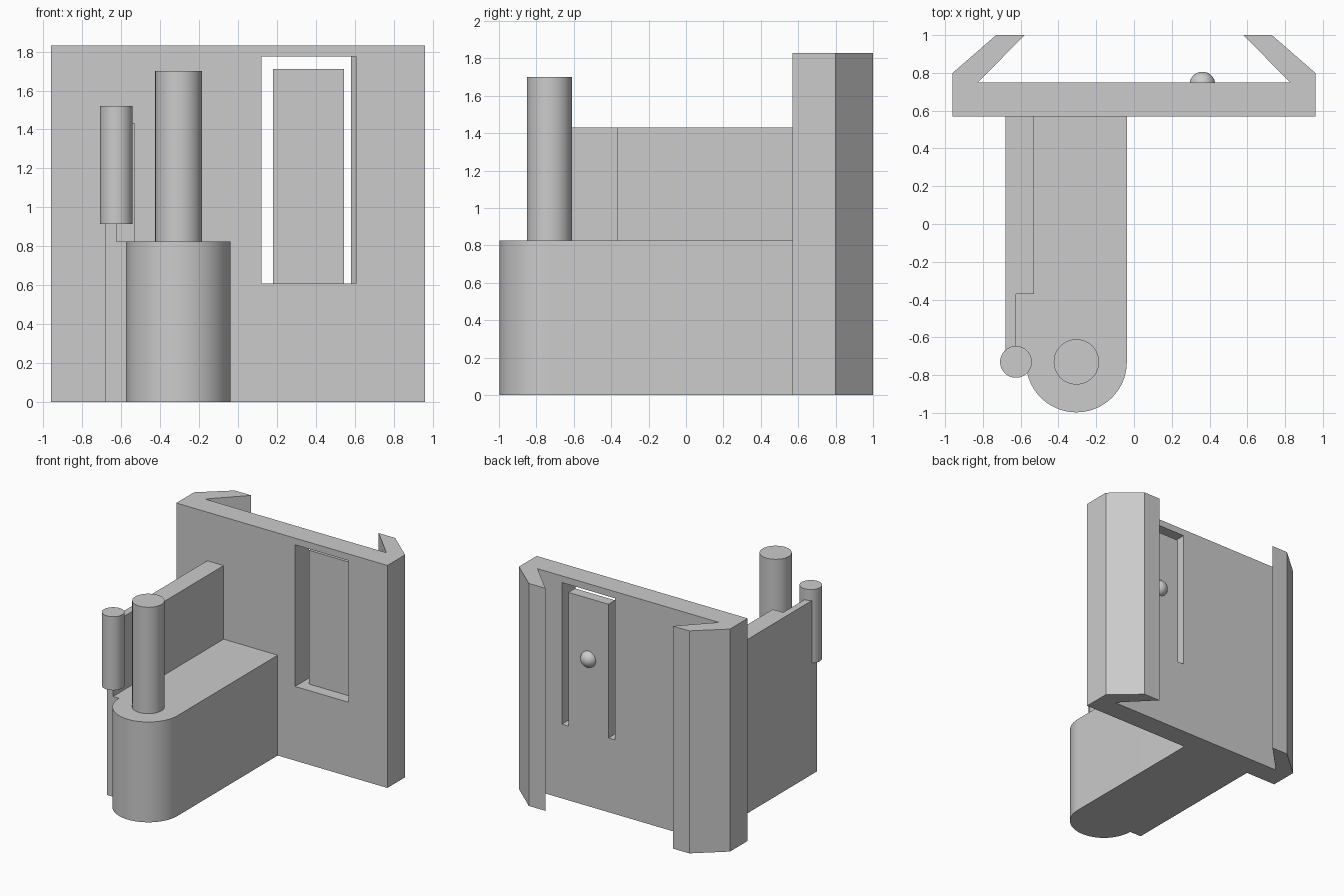
import bpy, bmesh, math

cube = bpy.data.objects.get("Cube")
if cube:
    bpy.data.objects.remove(cube, do_unlink=True)

# Single plain grey
grey = bpy.data.materials.new("plain_grey")
grey.use_nodes = True
grey.diffuse_color = (0.6, 0.6, 0.6, 1)
grey.node_tree.nodes["Principled BSDF"].inputs["Base Color"].default_value = (0.6, 0.6, 0.6, 1)


def prism(name, outline, z0, z1, smooth=False):
    """Extrude an outline in the ground plane from z0 to z1."""
    bm = bmesh.new()
    face = bm.faces.new([bm.verts.new((x, y, z0)) for x, y in outline])
    top = bmesh.ops.extrude_face_region(bm, geom=[face])["geom"]
    bmesh.ops.translate(bm, vec=(0, 0, z1 - z0),
                        verts=[v for v in top if isinstance(v, bmesh.types.BMVert)])
    bmesh.ops.recalc_face_normals(bm, faces=bm.faces)
    mesh = bpy.data.meshes.new(name)
    bm.to_mesh(mesh)
    bm.free()
    ob = bpy.data.objects.new(name, mesh)
    bpy.context.collection.objects.link(ob)
    mesh.materials.append(grey)
    if smooth:
        shade(ob)
    return ob


def shade(ob):
    bpy.ops.object.select_all(action="DESELECT")
    ob.select_set(True)
    bpy.context.view_layer.objects.active = ob
    bpy.ops.object.shade_smooth_by_angle(angle=math.radians(30))


def box(name, x0, x1, y0, y1, z0, z1):
    return prism(name, [(x0, y0), (x1, y0), (x1, y1), (x0, y1)], z0, z1)


def arc(cx, cy, r, start, end, steps):
    angles = [math.radians(start + (end - start) * i / steps) for i in range(steps + 1)]
    return [(cx + r * math.cos(a), cy + r * math.sin(a)) for a in angles]


FRONT, BACK = 0.57, 0.75    # faces of the plate
PIN_Y, BLOCK_TOP = -0.73, 0.825

# Mounting plate with two inward hooks, from one mirrored half profile
half = [(0.96, FRONT), (0.96, 0.80), (0.73, 1.0), (0.58, 1.0), (0.825, BACK)]
plate = prism("mounting_plate", half + [(-x, y) for x, y in reversed(half)], 0, 1.83)

# Window through the plate
cutter = box("window_cutter", 0.12, 0.605, 0.5, 0.82, 0.61, 1.775)
cutter.hide_render = True
cut = plate.modifiers.new("window", "BOOLEAN")
cut.operation, cut.solver, cut.object = "DIFFERENCE", "EXACT", cutter
bpy.context.view_layer.objects.active = plate
bpy.ops.object.modifier_apply(modifier=cut.name)
bpy.data.objects.remove(cutter, do_unlink=True)

# Spring tongue in the window, flush with the back, and its locking bump
box("spring_tongue", 0.18, 0.545, 0.665, BACK, 0.61, 1.71)
bpy.ops.mesh.primitive_uv_sphere_add(segments=32, ring_count=16, radius=0.068,
                                     location=(0.362, 0.738, 1.21))
bump = bpy.context.object
bump.name = "locking_bump"
bump.data.materials.append(grey)
shade(bump)

# Arm block with a round front end and a side step
round_end = arc(-0.305, PIN_Y, 0.267, 180, 360, 40)
prism("arm_block", [(-0.68, FRONT), (-0.68, PIN_Y)] + round_end + [(-0.038, FRONT)],
      0, BLOCK_TOP, smooth=True)

# Side wall on the arm, thinner towards the front
prism("side_wall", [(-0.68, FRONT), (-0.68, PIN_Y), (-0.625, PIN_Y), (-0.625, -0.37),
                    (-0.53, -0.37), (-0.53, FRONT)], BLOCK_TOP, 1.43)

# Upright pins
for name, x, r, z0, z1 in (("hinge_pin", -0.305, 0.12, BLOCK_TOP, 1.70),
                           ("small_pin", -0.625, 0.084, 0.915, 1.52)):
    prism(name, arc(x, PIN_Y, r, 0, 354, 59), z0, z1, smooth=True)
